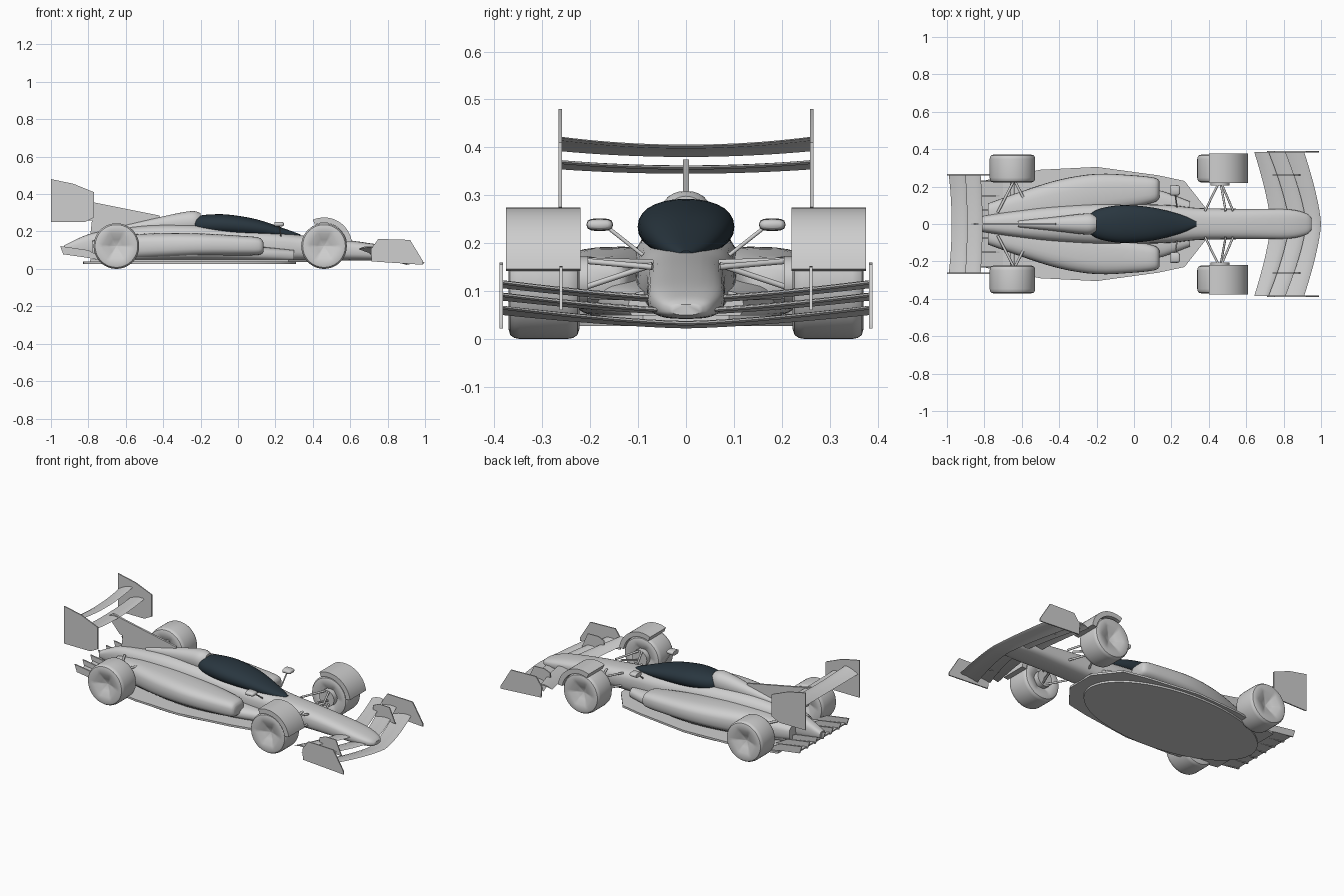
import bpy, bmesh, math
from mathutils import Vector

cube = bpy.data.objects.get("Cube")
if cube:
    bpy.data.objects.remove(cube)


def material(name, colour):
    m = bpy.data.materials.new(name)
    m.use_nodes = True
    m.diffuse_color = (*colour, 1)
    m.node_tree.nodes["Principled BSDF"].inputs["Base Color"].default_value = (*colour, 1)
    return m


GREY = material("light_grey", (0.62, 0.62, 0.62))
GLASS = material("dark_canopy", (0.022, 0.037, 0.05))


def finish(name, bm, mat=GREY, angle=35):
    """Turn a bmesh into a named object with sharp edges kept."""
    bmesh.ops.recalc_face_normals(bm, faces=bm.faces)
    mesh = bpy.data.meshes.new(name)
    bm.to_mesh(mesh)
    bm.free()
    mesh.materials.append(mat)
    mesh.shade_smooth()
    mesh.set_sharp_from_angle(angle=math.radians(angle))
    obj = bpy.data.objects.new(name, mesh)
    bpy.context.collection.objects.link(obj)
    return obj


def skin(bm, rings):
    """Join closed rings of points with quads and cap both ends."""
    rows = [[bm.verts.new(p) for p in ring] for ring in rings]
    n = len(rows[0])
    for a, b in zip(rows, rows[1:]):
        for i in range(n):
            j = (i + 1) % n
            bm.faces.new((a[i], a[j], b[j], b[i]))
    bm.faces.new(rows[0])
    bm.faces.new(rows[-1])


def spline(stations, steps=4):
    """Smooth the list of stations with a Catmull-Rom curve."""
    pts = [Vector(s) for s in stations]
    out = []
    for i in range(len(pts) - 1):
        p, q = pts[i], pts[i + 1]
        o, r = pts[max(i - 1, 0)], pts[min(i + 2, len(pts) - 1)]
        for k in range(steps):
            t = k / steps
            out.append(p + (q - o) * t / 2 + (o * 2 - p * 5 + q * 4 - r) * t * t / 2
                       + (p * 3 - o - q * 3 + r) * t ** 3 / 2)
    return out + [pts[-1]]


def loft(name, stations, power=0.75, mat=GREY, side=1, n=28):
    """Stations are x, y centre, half width, bottom, top."""
    def soft(v):
        return math.copysign(abs(v) ** power, v)
    rings = []
    for x, yc, w, lo, hi in spline(stations):
        ring = []
        for i in range(n):
            a = math.tau * i / n
            ring.append((x, side * (yc + w * soft(math.cos(a))),
                         (lo + hi) / 2 + (hi - lo) / 2 * soft(math.sin(a))))
        rings.append(ring)
    bm = bmesh.new()
    skin(bm, rings)
    return finish(name, bm, mat, 50)


def prism(name, outline, lo, hi, upright=True):
    """Flat plate: side outline spread in y, or plan outline spread in z."""
    bm = bmesh.new()
    skin(bm, [[(u, d, v) if upright else (u, v, d) for u, v in outline] for d in (lo, hi)])
    return finish(name, bm)


def wing(name, span, lead, trail, bend):
    """Arched blade; lead and trail are (x, z) at the centre then (x, z) at the tip."""
    rings = []
    for k in range(-10, 11):
        t = abs(k / 10) ** bend
        x0, z0 = [lead[i] + (lead[i + 2] - lead[i]) * t for i in (0, 1)]
        x1, z1 = [trail[i] + (trail[i + 2] - trail[i]) * t for i in (0, 1)]
        rings.append([(x0 + (x1 - x0) * f, span * k / 10, z0 + (z1 - z0) * f + h)
                      for f, h in ((0, 0), (0.1, 0.005), (0.35, 0.009), (0.7, 0.007), (1, 0),
                                   (0.7, 0.002), (0.35, 0.001), (0.1, -0.003))])
    bm = bmesh.new()
    skin(bm, rings)
    return finish(name, bm)


def rod(name, a, b, radius=0.006):
    a, b = Vector(a), Vector(b)
    turn = (b - a).to_track_quat("Z", "Y")
    ring = [turn @ Vector((radius * math.cos(k * math.pi / 8), radius * math.sin(k * math.pi / 8), 0))
            for k in range(16)]
    bm = bmesh.new()
    skin(bm, [[p + v for v in ring] for p in (a, b)])
    return finish(name, bm, angle=60)


def wheel(name, x, side):
    """Rounded tyre with a six-sided conical dish on each face."""
    R, n = 0.122, 48
    profile = [(0.004, 0.26, 1), (0.04, 0.243, 1), (0.077, 0.226, 1), (0.1, 0.222, 0),
               (0.114, 0.227, 0), (0.12, 0.236, 0), (R, 0.248, 0), (R, 0.347, 0),
               (0.12, 0.358, 0), (0.114, 0.367, 0), (0.1, 0.371, 0), (0.077, 0.367, 1),
               (0.04, 0.35, 1), (0.004, 0.336, 1)]
    rings = []
    for r, y, hexed in profile:
        ring = []
        for i in range(n):
            a = math.tau * i / n
            f = math.cos(math.pi / 6) / math.cos(a % (math.pi / 3) - math.pi / 6) if hexed else 1
            ring.append((x + r * f * math.cos(a), side * y, R + r * f * math.sin(a)))
        rings.append(ring)
    bm = bmesh.new()
    skin(bm, rings)
    return finish(name, bm)


# Central body, canopy and engine cover
loft("fuselage", [
    (0.95, 0, 0.03, 0.05, 0.072), (0.92, 0, 0.057, 0.043, 0.09), (0.82, 0, 0.079, 0.042, 0.118),
    (0.6, 0, 0.081, 0.045, 0.152), (0.35, 0, 0.085, 0.045, 0.178), (0.2, 0, 0.1, 0.04, 0.195),
    (0, 0, 0.106, 0.04, 0.212), (-0.2, 0, 0.11, 0.04, 0.235), (-0.45, 0, 0.095, 0.04, 0.235),
    (-0.65, 0, 0.07, 0.05, 0.212), (-0.8, 0, 0.045, 0.06, 0.185), (-0.93, 0, 0.025, 0.085, 0.125)],
    0.7)
loft("canopy", [
    (0.335, 0, 0.012, 0.17, 0.184), (0.25, 0, 0.05, 0.165, 0.215), (0.1, 0, 0.088, 0.172, 0.265),
    (-0.05, 0, 0.101, 0.178, 0.29), (-0.15, 0, 0.09, 0.185, 0.291), (-0.21, 0, 0.07, 0.19, 0.283),
    (-0.24, 0, 0.045, 0.2, 0.265)], 0.9, GLASS)
loft("engine_cover", [
    (-0.2, 0, 0.042, 0.19, 0.298), (-0.235, 0, 0.056, 0.19, 0.309), (-0.3, 0, 0.052, 0.19, 0.302),
    (-0.42, 0, 0.038, 0.19, 0.276), (-0.62, 0, 0.018, 0.18, 0.23)], 0.9)
prism("spine_fin", [(-0.77, 0.355), (-0.42, 0.285), (-0.4, 0.22), (-0.79, 0.18)], -0.006, 0.006)
prism("wing_pylon", [(-0.77, 0.355), (-0.85, 0.375), (-0.88, 0.35), (-0.8, 0.26), (-0.7, 0.25)],
      -0.006, 0.006)

# Floor
edge = [(0.38, 0.09), (0.27, 0.23), (0.13, 0.26), (-0.2, 0.305), (-0.5, 0.29), (-0.79, 0.235)]
prism("floor", edge + [(x, -y) for x, y in reversed(edge)], 0.038, 0.05, False)
prism("underfloor", [(-0.26 + 0.57 * math.cos(a * math.tau / 48), 0.285 * math.sin(a * math.tau / 48))
                     for a in range(48)], 0.027, 0.039, False)

# Full-width diffuser with pointed upright strakes
prism("diffuser_ramp", [(-0.7, 0.04), (-0.93, 0.082), (-0.93, 0.09), (-0.7, 0.052)], -0.232, 0.232)
for k in range(-3, 4):
    y = k * 0.076
    prism("diffuser_strake", [(-0.7, 0.045), (-0.935, 0.078), (-0.95, 0.122), (-0.8, 0.1)],
          y - 0.004, y + 0.004)

# Front wing: three swept elements
wing("front_wing_main", 0.384, (1.0, 0.032, 0.91, 0.066), (0.9, 0.022, 0.79, 0.05), 1.4)
wing("front_wing_middle", 0.384, (0.92, 0.058, 0.81, 0.092), (0.82, 0.05, 0.7, 0.08), 1.4)
wing("front_wing_upper", 0.384, (0.83, 0.083, 0.72, 0.118), (0.73, 0.074, 0.643, 0.106), 1.4)

# Rear wing: two elements
wing("rear_wing_main", 0.262, (-0.81, 0.358, -0.82, 0.37), (-0.91, 0.345, -0.915, 0.354), 2)
wing("rear_wing_flap", 0.262, (-0.89, 0.403, -0.9, 0.42), (-0.975, 0.38, -0.99, 0.392), 2)

# Mirrored parts
for s, tag in ((1, "left"), (-1, "right")):
    wheel("front_wheel_" + tag, 0.46, s)
    wheel("rear_wheel_" + tag, -0.65, s)

    loft("sidepod_" + tag, [
        (0.135, 0.185, 0.045, 0.09, 0.145), (0.11, 0.182, 0.065, 0.075, 0.168),
        (0, 0.175, 0.085, 0.07, 0.178), (-0.2, 0.16, 0.108, 0.065, 0.19),
        (-0.4, 0.125, 0.112, 0.055, 0.192), (-0.6, 0.085, 0.09, 0.05, 0.18),
        (-0.78, 0.05, 0.06, 0.06, 0.15)], 0.7, side=s)
    loft("lower_body_" + tag, [
        (0.3, 0.08, 0.04, 0.04, 0.1), (0.1, 0.1, 0.09, 0.04, 0.12), (-0.2, 0.1, 0.14, 0.04, 0.14),
        (-0.5, 0.08, 0.11, 0.04, 0.13), (-0.75, 0.05, 0.06, 0.04, 0.11)], 0.8, side=s)

    # Wheel fairing hugging the top and front of the tyre
    rings = []
    for k in range(17):
        a = math.radians(8 + k * 6.6)
        rings.append([(0.46 + r * math.cos(a), s * y, 0.125 + r * math.sin(a))
                      for r, y in ((0.15, 0.22), (0.15, 0.376), (0.121, 0.376), (0.121, 0.22))])
    bm = bmesh.new()
    skin(bm, rings)
    finish("front_fairing_" + tag, bm)

    # Wing end plates and fences
    prism("front_endplate_" + tag, [(0.715, 0.04), (0.71, 0.105), (0.75, 0.16), (0.92, 0.155),
                                    (0.99, 0.04), (0.99, 0.022)], s * 0.382, s * 0.389)
    prism("front_wing_fence_" + tag, [(0.74, 0.075), (0.74, 0.135), (0.78, 0.152), (0.85, 0.15),
                                      (0.89, 0.06)], s * 0.258, s * 0.264)
    prism("rear_endplate_" + tag, [(-1, 0.48), (-0.88, 0.455), (-0.77, 0.41), (-0.77, 0.275),
                                   (-0.82, 0.25), (-1, 0.25)], s * 0.259, s * 0.266)

    # Mirrors
    loft("mirror_" + tag, [(0.245, 0.18, 0.018, 0.232, 0.245), (0.235, 0.18, 0.027, 0.227, 0.25),
                           (0.195, 0.18, 0.028, 0.225, 0.252)], 0.7, side=s, n=12)
    rod("mirror_stalk_" + tag, (0.22, s * 0.16, 0.23), (0.23, s * 0.09, 0.175), 0.004)

    # Suspension arms
    for x, z0, z1 in ((0.38, 0.16, 0.165), (0.53, 0.15, 0.165), (0.38, 0.085, 0.09),
                      (0.53, 0.085, 0.09), (0.49, 0.155, 0.1)):
        rod("front_arm_" + tag, (x, s * 0.07, z0), (0.46, s * 0.235, z1))
    for x in (-0.55, -0.73):
        for z in (0.09, 0.17):
            rod("rear_arm_" + tag, (x, s * 0.06, z), (-0.64, s * 0.235, z), 0.007)
    rod("rear_driveshaft_" + tag, (-0.65, s * 0.04, 0.12), (-0.65, s * 0.25, 0.122), 0.012)
    rod("front_brake_drum_" + tag, (0.46, s * 0.205, 0.122), (0.46, s * 0.25, 0.122), 0.05)
